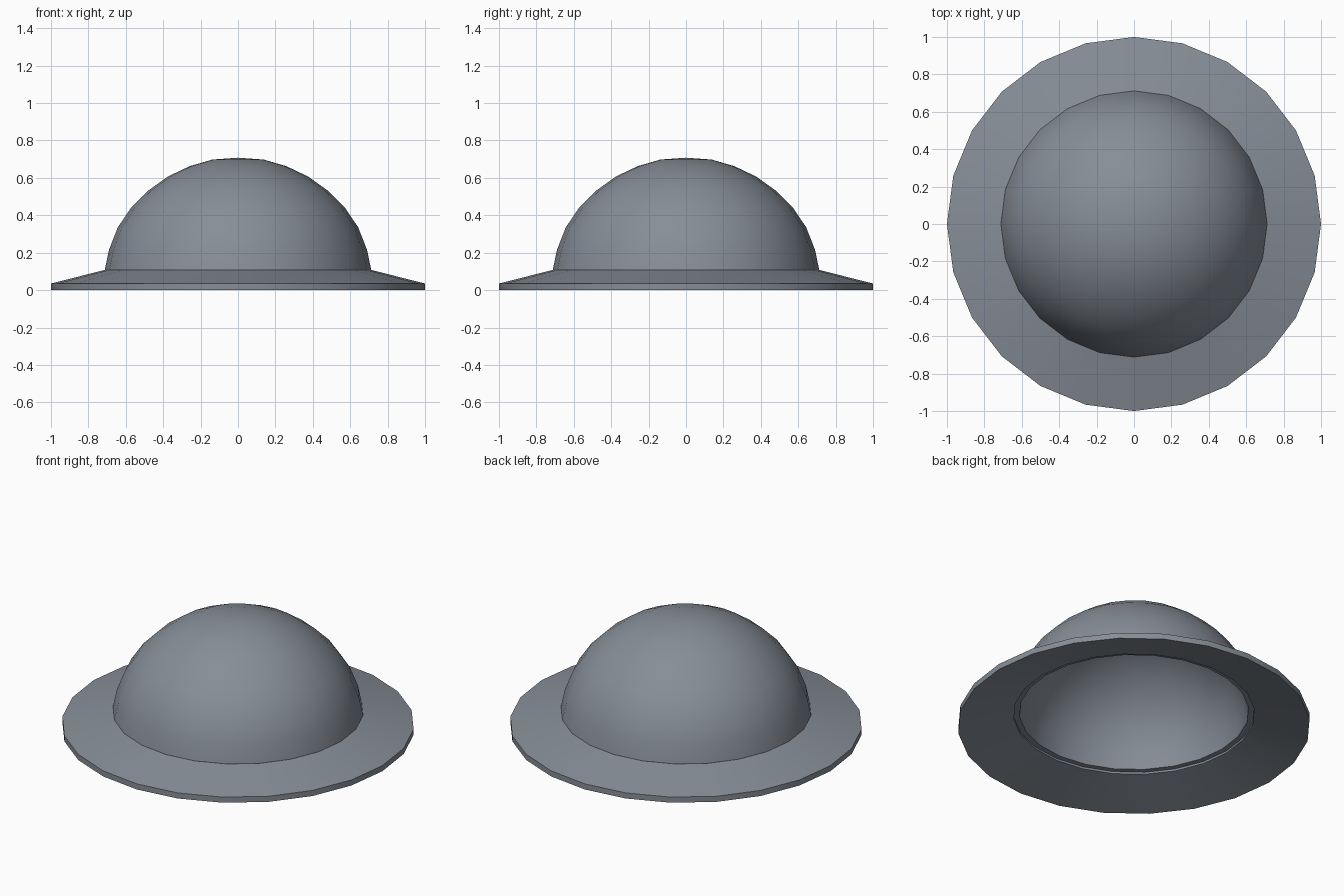
import bpy, bmesh, math

if "Cube" in bpy.data.objects:
    bpy.data.objects.remove(bpy.data.objects["Cube"])

SIDES = 24

steel = bpy.data.materials.new("steel grey")
steel.diffuse_color = (0.24, 0.27, 0.31, 1)
steel.use_nodes = True
steel.node_tree.nodes["Principled BSDF"].inputs["Base Color"].default_value = steel.diffuse_color


def lathe(name, profile):
    """Spin a closed (r, z) profile about z; points with r = 0 become a pole."""
    bm = bmesh.new()
    rings = []
    for r, z in profile:
        if r == 0:
            rings.append([bm.verts.new((0, 0, z))] * SIDES)
        else:
            rings.append([bm.verts.new((r * math.cos(2 * math.pi * i / SIDES),
                                        r * math.sin(2 * math.pi * i / SIDES), z))
                          for i in range(SIDES)])
    for a, b in zip(rings, rings[1:] + rings[:1]):
        for i in range(SIDES):
            j = (i + 1) % SIDES
            corners = list(dict.fromkeys([a[i], a[j], b[j], b[i]]))
            if len(corners) > 2:
                bm.faces.new(corners)
    bmesh.ops.recalc_face_normals(bm, faces=bm.faces)
    mesh = bpy.data.meshes.new(name)
    bm.to_mesh(mesh)
    bm.free()
    obj = bpy.data.objects.new(name, mesh)
    bpy.context.collection.objects.link(obj)
    mesh.materials.append(steel)
    bpy.ops.object.select_all(action='DESELECT')
    obj.select_set(True)
    bpy.context.view_layer.objects.active = obj
    bpy.ops.object.shade_smooth_by_angle(angle=math.radians(30))
    return obj


# Domed crown: outer shell, then a smaller copy of it inside
outer = [(0.712, 0.11), (0.69, 0.215), (0.643, 0.335), (0.57, 0.443), (0.48, 0.532),
         (0.374, 0.608), (0.26, 0.662), (0.137, 0.698), (0, 0.708)]
inner = [(r * 0.915, 0.09 + (z - 0.11) * 0.94) for r, z in reversed(outer)]
lathe("crown", [(0.705, 0.09)] + outer + inner)

# Sloping brim with a vertical outer edge and an open middle
lathe("brim", [(1.0, 0.0), (1.0, 0.035), (0.705, 0.11), (0.684, 0.09), (0.684, 0.077)])
